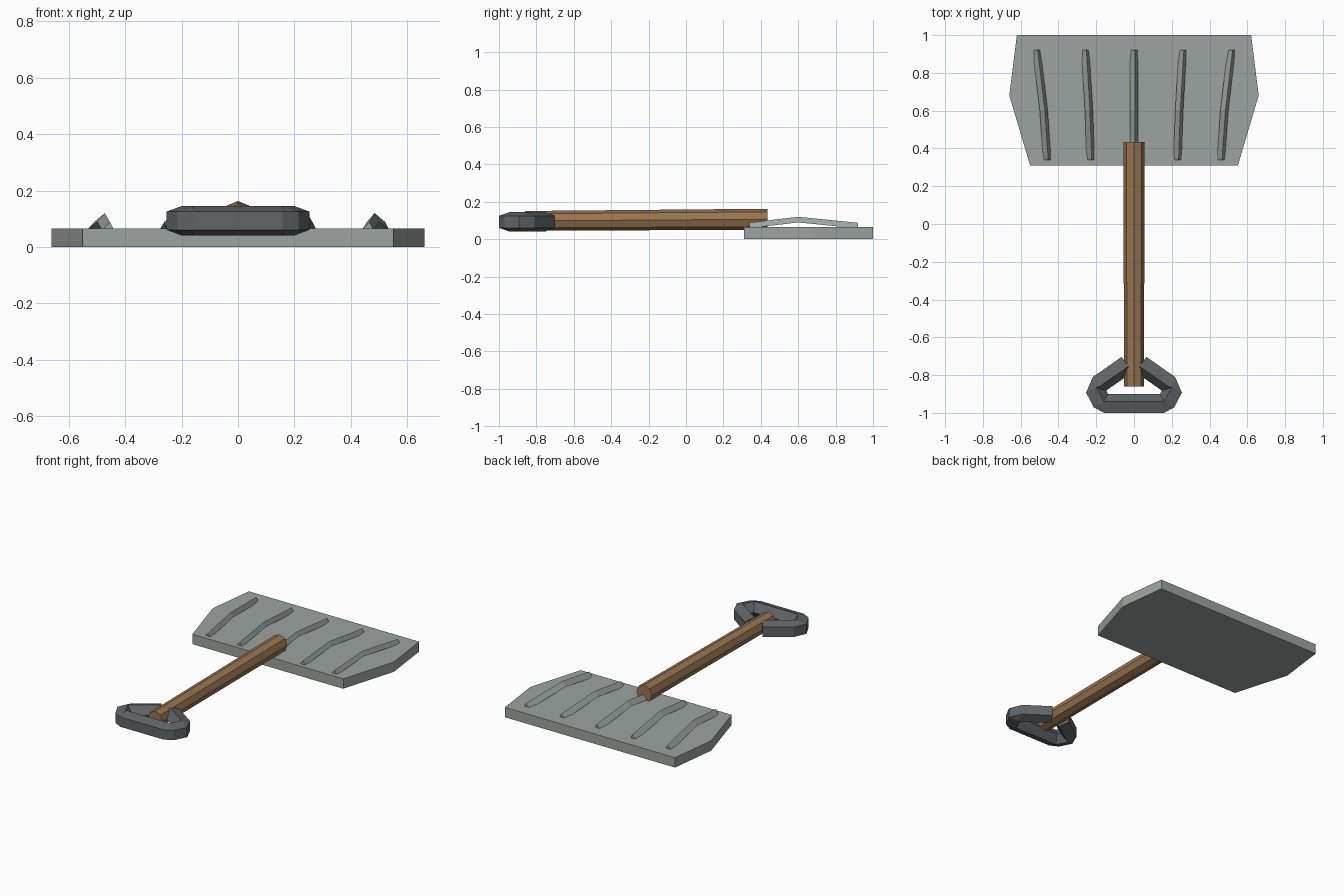
import bpy, bmesh, math
from mathutils import Vector

cube = bpy.data.objects.get("Cube")
if cube:
    bpy.data.objects.remove(cube)


def material(name, colour):
    m = bpy.data.materials.new(name)
    m.use_nodes = True
    m.diffuse_color = (*colour, 1)
    m.node_tree.nodes["Principled BSDF"].inputs["Base Color"].default_value = (*colour, 1)
    return m


steel = material("steel grey", (0.33, 0.37, 0.35))
wood = material("brown wood", (0.32, 0.18, 0.085))
dark = material("dark grey", (0.12, 0.13, 0.14))


def finish(bm, name, mat):
    bmesh.ops.recalc_face_normals(bm, faces=bm.faces)
    mesh = bpy.data.meshes.new(name)
    bm.to_mesh(mesh)
    bm.free()
    mesh.materials.append(mat)
    obj = bpy.data.objects.new(name, mesh)
    bpy.context.collection.objects.link(obj)
    return obj


def loft(bm, rings):
    """Skin a list of point rings and cap both ends."""
    loops = [[bm.verts.new(p) for p in ring] for ring in rings]
    n = len(loops[0])
    for a, b in zip(loops, loops[1:]):
        for i in range(n):
            j = (i + 1) % n
            bm.faces.new((a[i], a[j], b[j], b[i]))
    bm.faces.new(loops[0])
    bm.faces.new(loops[-1])


# Blade: flat plate with angled sides
half = [(0.62, 1.0), (0.66, 0.68), (0.55, 0.31)]
outline = half + [(-x, y) for x, y in reversed(half)]
bm = bmesh.new()
loft(bm, [[(x, y, z) for x, y in outline] for z in (0, 0.065)])
finish(bm, "blade", steel)

# Ribs: bent three-sided bars fanning out over the blade
section = [(-0.021, 0), (0.021, 0), (0.006, 0.03)]
for k in range(-2, 3):
    path = [(0.23 * k, 0.34, 0.059), (0.239 * k, 0.6, 0.09), (0.258 * k, 0.92, 0.058)]
    bm = bmesh.new()
    loft(bm, [[(x + u, y, z + v) for u, v in section] for x, y, z in path])
    finish(bm, f"blade_rib_{k + 3}", steel)

# Shaft: eight-sided, slightly thicker towards the blade
bm = bmesh.new()
rings = []
for y, z, r in ((-0.86, 0.098, 0.053), (0.435, 0.107, 0.056)):
    angles = [math.tau * i / 8 for i in range(8)]
    rings.append([(r * math.cos(a), y, z + r * math.sin(a)) for a in angles])
loft(bm, rings)
finish(bm, "shaft", wood)


# Grip: five-sided bars joined by short corner pieces, one edge facing inwards
GRIP_R, GRIP_Z = 0.055, 0.093


def grip_ring(point, direction):
    inward = Vector((-direction.y, direction.x, 0))
    centre = Vector((*point, GRIP_Z))
    return [centre + inward * GRIP_R * math.cos(a) + Vector((0, 0, GRIP_R * math.sin(a)))
            for a in (math.tau * i / 5 for i in range(5))]


right_arm = [(-0.04, -0.74), (-0.192, -0.846)]
right_corner = [(-0.214, -0.872), (-0.174, -0.95)]
bar = [(-0.158, -0.9555), (0.158, -0.9555)]


def mirrored(seg):
    return [(-x, y) for x, y in reversed(seg)]


segments = [right_arm, right_corner, bar, mirrored(right_corner), mirrored(right_arm)]
names = ["grip_right_arm", "grip_right_corner", "grip_bar", "grip_left_corner", "grip_left_arm"]
ends = []
for name, (a, b) in zip(names, segments):
    d = (Vector(b) - Vector(a)).normalized()
    pair = [grip_ring(a, d), grip_ring(b, d)]
    ends.append(pair)
    bm = bmesh.new()
    loft(bm, pair)
    finish(bm, name, dark)

# Joints fill the wedges between neighbouring grip bars
for i, (first, second) in enumerate(zip(ends, ends[1:])):
    bm = bmesh.new()
    verts = [bm.verts.new(p) for p in first[1] + second[0]]
    result = bmesh.ops.convex_hull(bm, input=verts)
    loose = [v for v in bm.verts if not v.link_faces]
    bmesh.ops.delete(bm, geom=loose, context="VERTS")
    finish(bm, f"grip_joint_{i + 1}", dark)
